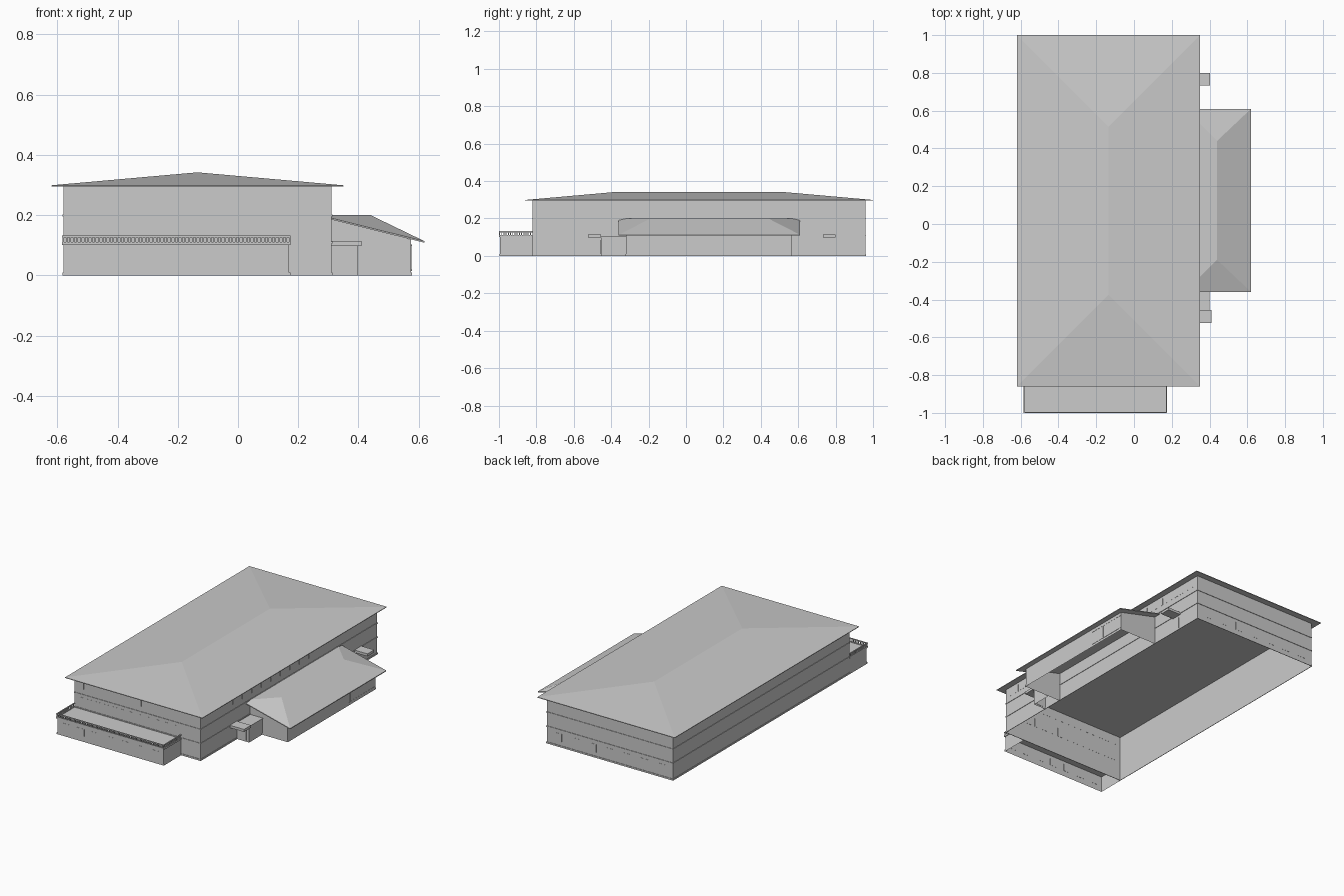
import bpy, bmesh

if "Cube" in bpy.data.objects:
    bpy.data.objects.remove(bpy.data.objects["Cube"])


def make(name, verts, faces):
    me = bpy.data.meshes.new(name)
    me.from_pydata(verts, [], faces)
    bm = bmesh.new()
    bm.from_mesh(me)
    bmesh.ops.recalc_face_normals(bm, faces=bm.faces)
    bm.to_mesh(me)
    bm.free()
    ob = bpy.data.objects.new(name, me)
    bpy.context.collection.objects.link(ob)
    return ob


def boxes(name, items):
    """Several boxes (x0, x1, y0, y1, z0, z1) joined in one object."""
    v, f = [], []
    for x0, x1, y0, y1, z0, z1 in items:
        n = len(v)
        v += [(x, y, z) for z in (z0, z1)
              for x, y in ((x0, y0), (x1, y0), (x1, y1), (x0, y1))]
        f += [[n + i for i in q] for q in
              ((3, 2, 1, 0), (4, 5, 6, 7), (0, 1, 5, 4), (1, 2, 6, 5), (2, 3, 7, 6), (3, 0, 4, 7))]
    return make(name, v, f)


def wall_sheet(name, path, z0, z1, closed=False):
    """Open-bottomed single-surface walls along a plan path."""
    n = len(path)
    v = [(x, y, z0) for x, y in path] + [(x, y, z1) for x, y in path]
    f = [(i, (i + 1) % n, n + (i + 1) % n, n + i) for i in range(n if closed else n - 1)]
    return make(name, v, f)


def band(name, x0, x1, y0, y1, z0, z1, d):
    """Thin moulding that runs around a rectangular block."""
    return boxes(name, [(x0 - d, x1 + d, y0 - d, y0, z0, z1), (x0 - d, x1 + d, y1, y1 + d, z0, z1),
                        (x0 - d, x0, y0, y1, z0, z1), (x1, x1 + d, y0, y1, z0, z1)])


def windows(name, axis, pos, start, end, count, width, z0, z1):
    """Row of thin window panes on a wall at x = pos or y = pos."""
    items = []
    for i in range(count):
        c = start + (end - start) * i / (count - 1)
        a, b, t = c - width / 2, c + width / 2, 0.001
        items.append((a, b, pos - t, pos + t, z0, z1) if axis == 'y'
                     else (pos - t, pos + t, a, b, z0, z1))
    return boxes(name, items)


# Main hall
X0, X1, Y0, Y1 = -0.58, 0.31, -0.82, 0.96
wall_sheet("main_walls", [(X0, Y0), (X1, Y0), (X1, Y1), (X0, Y1)], 0, 0.296, True)
band("plinth", X0, X1, Y0, Y1, 0, 0.01, 0.003)
band("lower_floor_band", X0, X1, Y0, Y1, 0.106, 0.112, 0.003)
band("upper_floor_band", X0, X1, Y0, Y1, 0.196, 0.202, 0.003)

# Main hip roof with flat soffit
rect = [(-0.62, -0.86), (0.35, -0.86), (0.35, 1.0), (-0.62, 1.0)]
verts = [(x, y, z) for z in (0.295, 0.299) for x, y in rect]
verts += [(-0.135, -0.375, 0.342), (-0.135, 0.515, 0.342)]
make("main_roof", verts, [(0, 1, 2, 3), (0, 1, 5, 4), (1, 2, 6, 5), (2, 3, 7, 6), (3, 0, 4, 7),
                          (4, 5, 8), (5, 6, 9, 8), (6, 7, 9), (7, 4, 8, 9)])

# Window rows
windows("right_upper_windows", 'x', X1, -0.77, 0.91, 36, 0.03, 0.235, 0.28)
windows("front_upper_windows", 'y', Y0, -0.53, 0.13, 14, 0.03, 0.235, 0.28)
windows("front_middle_windows", 'y', Y0, -0.53, 0.13, 12, 0.035, 0.125, 0.18)
windows("back_lower_windows", 'y', Y1, -0.5, 0.23, 7, 0.05, 0.035, 0.085)
windows("terrace_block_windows", 'y', -0.994, -0.52, 0.11, 7, 0.05, 0.035, 0.08)

# Front block with terrace deck
wall_sheet("terrace_block_walls", [(X0, Y0), (X0, -0.994), (0.17, -0.994), (0.17, Y0)], 0, 0.1)
wall_sheet("terrace_block_plinth", [(X0 - .003, Y0), (X0 - .003, -0.997), (0.174, -0.997), (0.174, Y0)], 0, 0.01)
boxes("terrace_deck", [(-0.584, 0.175, -1.0, Y0, 0.1, 0.106)])

# Terrace railing: rails and balusters on three sides
L, R, F, w = -0.581, 0.172, -0.997, 0.003
rails = []
for z0, z1 in ((0.106, 0.111), (0.126, 0.132)):
    rails += [(L - w, R + w, F - w, F + w, z0, z1),
              (L - w, L + w, F + w, Y0, z0, z1), (R - w, R + w, F + w, Y0, z0, z1)]
boxes("terrace_rails", rails)
posts = []
for i in range(64):
    x = L + (R - L) * i / 63
    posts.append((x - 0.0025, x + 0.0025, F - 0.002, F + 0.002, 0.111, 0.126))
for x in (L, R):
    for i in range(1, 15):
        y = F + (Y0 - F) * i / 15
        posts.append((x - 0.002, x + 0.002, y - 0.0025, y + 0.0025, 0.111, 0.126))
boxes("terrace_balusters", posts)

# Right wing: walls follow the slope of its roof
A, B, E = -0.32, 0.565, 0.575
make("wing_walls",
     [(x, y, z) for y in (A, B) for x, z in ((X1, 0), (E, 0), (E, 0.119), (X1, 0.187))],
     [(0, 1, 2, 3), (4, 5, 6, 7), (1, 5, 6, 2)])
wall_sheet("wing_plinth", [(X1, A - .003), (E + .003, A - .003), (E + .003, B + .003), (X1, B + .003)], 0, 0.01)
boxes("wing_window_strip", [(E - 0.001, E + 0.002, 0.3, 0.56, z, z + 0.004) for z in (0.015, 0.098)])
windows("wing_windows", 'x', E, 0.33, 0.53, 5, 0.04, 0.019, 0.098)

# Right wing hip roof, flat on top where it meets the hall
P, Q, O = -0.36, 0.61, 0.62
verts = [(X1, P, 0.185), (O, P, 0.108), (O, Q, 0.108), (X1, Q, 0.185),
         (X1, P, 0.19), (O, P, 0.113), (O, Q, 0.113), (X1, Q, 0.19),
         (X1, -0.32, 0.2), (0.44, -0.19, 0.2), (0.44, 0.44, 0.2), (X1, 0.57, 0.2)]
make("wing_roof", verts, [(0, 1, 2, 3), (0, 1, 5, 4), (1, 2, 6, 5), (2, 3, 7, 6),
                          (4, 5, 9), (4, 9, 8), (5, 6, 10, 9), (6, 7, 10), (7, 11, 10), (8, 9, 10, 11)])

# Side entrance lobby and door canopies
wall_sheet("lobby_walls", [(X1, -0.455), (0.397, -0.455), (0.397, A), (X1, A)], 0, 0.1)
boxes("lobby_roof", [(X1, 0.401, -0.458, A, 0.1, 0.105)])
boxes("lobby_door", [(0.335, 0.378, -0.457, -0.453, 0.01, 0.085)])
boxes("door_canopies", [(X1, 0.41, -0.525, -0.455, 0.098, 0.114),
                        (X1, 0.402, 0.732, 0.8, 0.098, 0.114)])
boxes("side_door", [(X1 - 0.001, X1 + 0.002, 0.745, 0.787, 0.01, 0.085)])
